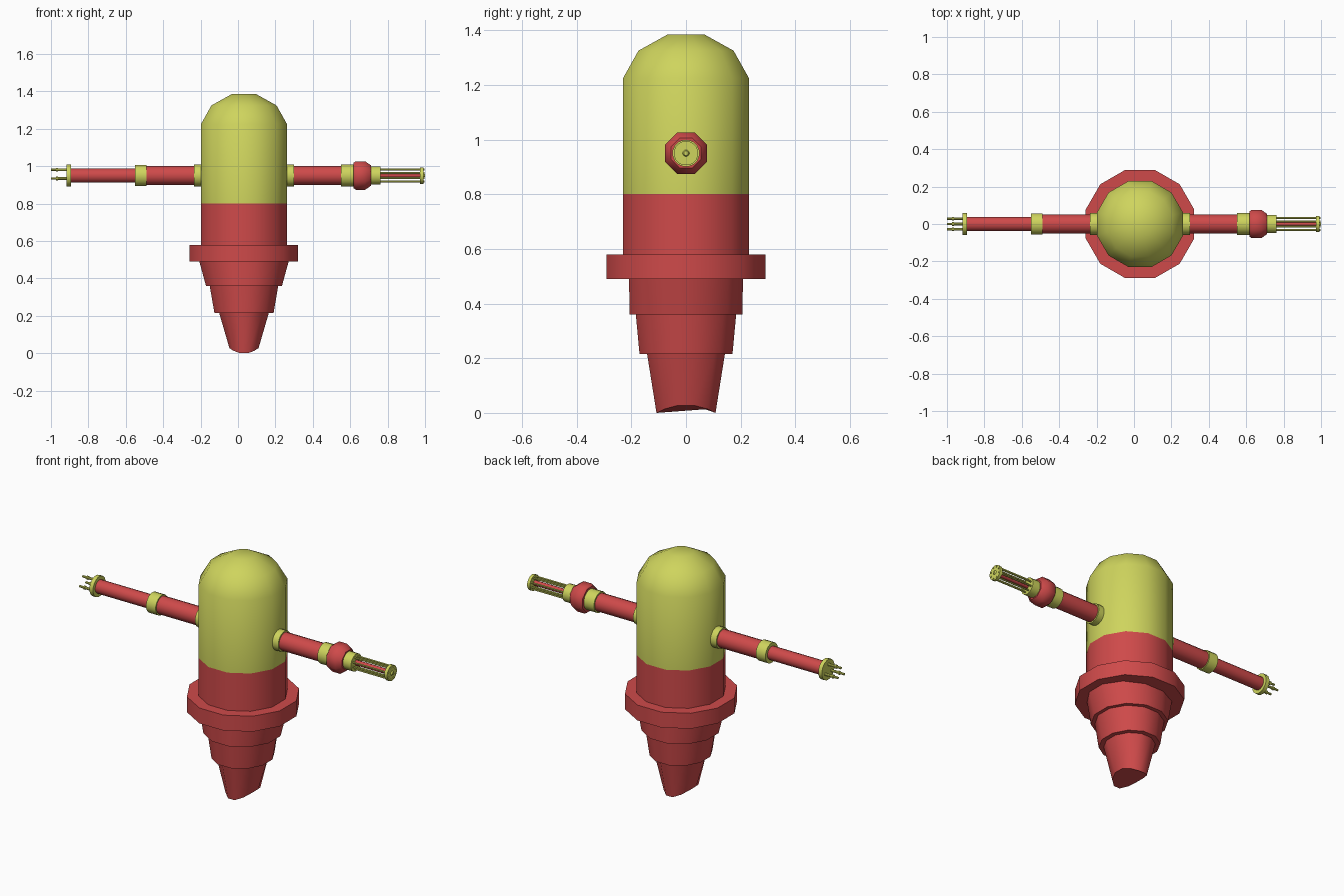
import bpy, bmesh, math
from mathutils import Vector

if "Cube" in bpy.data.objects:
    bpy.data.objects.remove(bpy.data.objects["Cube"])

CX, ARM_Z = 0.032, 0.95


def material(name, col):
    m = bpy.data.materials.new(name)
    m.diffuse_color = (*col, 1)
    m.use_nodes = True
    m.node_tree.nodes["Principled BSDF"].inputs["Base Color"].default_value = m.diffuse_color
    return m


RED = material("red", (0.62, 0.068, 0.068))
YELLOW = material("yellow", (0.62, 0.66, 0.11))


def finish(bm, name, mat, angle=40):
    bmesh.ops.recalc_face_normals(bm, faces=bm.faces)
    me = bpy.data.meshes.new(name)
    bm.to_mesh(me)
    bm.free()
    ob = bpy.data.objects.new(name, me)
    bpy.context.collection.objects.link(ob)
    me.materials.append(mat)
    bpy.ops.object.select_all(action='DESELECT')
    ob.select_set(True)
    bpy.context.view_layer.objects.active = ob
    bpy.ops.object.shade_smooth_by_angle(angle=math.radians(angle))
    return ob


def loft(bm, rings, n, axis, centre):
    """Capped stack of rings (position, flat radius a, flat radius b), flats facing the axes."""
    k = 1 / math.cos(math.pi / n)
    loops = []
    for p, a, b in rings:
        loop = []
        for i in range(n):
            t = 2 * math.pi * (i + 0.5) / n
            u, v = a * k * math.cos(t), b * k * math.sin(t)
            co = Vector((u, v, p)) if axis == 'Z' else Vector((p, u, v))
            loop.append(bm.verts.new(co + Vector(centre)))
        loops.append(loop)
    for lo, hi in zip(loops, loops[1:]):
        for i in range(n):
            j = (i + 1) % n
            bm.faces.new((lo[i], lo[j], hi[j], hi[i]))
    bm.faces.new(loops[0])
    bm.faces.new(loops[-1])
    return loops


def body(name, mat, rings):
    bm = bmesh.new()
    loft(bm, rings, 12, 'Z', (CX, 0, 0))
    return finish(bm, name, mat)


def tube(name, mat, rings, n=16):
    bm = bmesh.new()
    loft(bm, [(x, r, r) for x, r in rings], n, 'X', (0, 0, ARM_Z))
    return finish(bm, name, mat)


# Domed upper body, lower body and skirt ring
body("dome", YELLOW, [(0.8, .23, .23), (1.225, .23, .23), (1.325, .174, .174), (1.385, .066, .066)])
body("lower_body", RED, [(0.5, .23, .23), (0.8, .23, .23)])
body("skirt_ring", RED, [(0.49, .29, .29), (0.58, .29, .29)])

# Stepped oval base
body("base_upper", RED, [(0.36, .203, .207), (0.495, .24, .208)])
body("base_middle", RED, [(0.215, .158, .17), (0.365, .184, .184)])

# Foot: tapered, with its underside arched across y
bm = bmesh.new()
loops = loft(bm, [(0, .078, .108), (0.22, .134, .143)], 12, 'Z', (CX, 0, 0))
for v in loops[0]:
    v.co.z = 0.03 * (1 - min(1, (v.co.y / .108) ** 2))
finish(bm, "foot", RED)

# Shoulder collars and upper arms on both sides
for side, s in (("left", -1), ("right", 1)):
    edge = CX + s * 0.23
    tube(side + "_shoulder_collar", YELLOW, [(edge - s * .03, .058), (edge + s * .038, .058)])
    end = -0.5 if s < 0 else 0.57
    tube(side + "_upper_arm", RED, [(edge, .05), (end, .05)])

# Left arm: elbow collar, forearm, wrist disc
tube("left_elbow_collar", YELLOW, [(-.552, .057), (-.49, .057)])
tube("left_forearm", RED, [(-.9, .038), (-.54, .038)])
tube("left_wrist_disc", YELLOW, [(-.916, .058), (-.893, .058)])

# Three claw pins, each with a small flange
bm = bmesh.new()
pin = [(-1.0, .006), (-.972, .006), (-.972, .01), (-.962, .01), (-.962, .007), (-.91, .007)]
for i in range(3):
    t = math.radians(90 + 120 * i)
    loft(bm, [(x, r, r) for x, r in pin], 8, 'X',
         (0, .033 * math.cos(t), ARM_Z + .031 * math.sin(t)))
finish(bm, "claw_pins", YELLOW)

# Right arm: elbow collar, octagonal housing, barrel collar
tube("right_elbow_collar", YELLOW, [(.552, .058), (.625, .058)])
tube("barrel_housing", RED, [(.618, .068), (.63, .076), (.68, .076), (.71, .055)], 8)
tube("barrel_collar", YELLOW, [(.70, .049), (.762, .049)])

# Barrel: red core, ring of thin rods, end disc with a nub
tube("barrel_core", RED, [(.75, .014), (.98, .014)], 10)
bm = bmesh.new()
for i in range(8):
    t = 2 * math.pi * (i + .5) / 8
    loft(bm, [(.755, .0045, .0045), (.996, .0045, .0045)], 6, 'X',
         (0, .035 * math.cos(t), ARM_Z + .035 * math.sin(t)))
finish(bm, "barrel_rods", YELLOW)
tube("barrel_end_disc", YELLOW, [(.974, .044), (.992, .044), (.992, .012), (1.0, .008)], 16)
